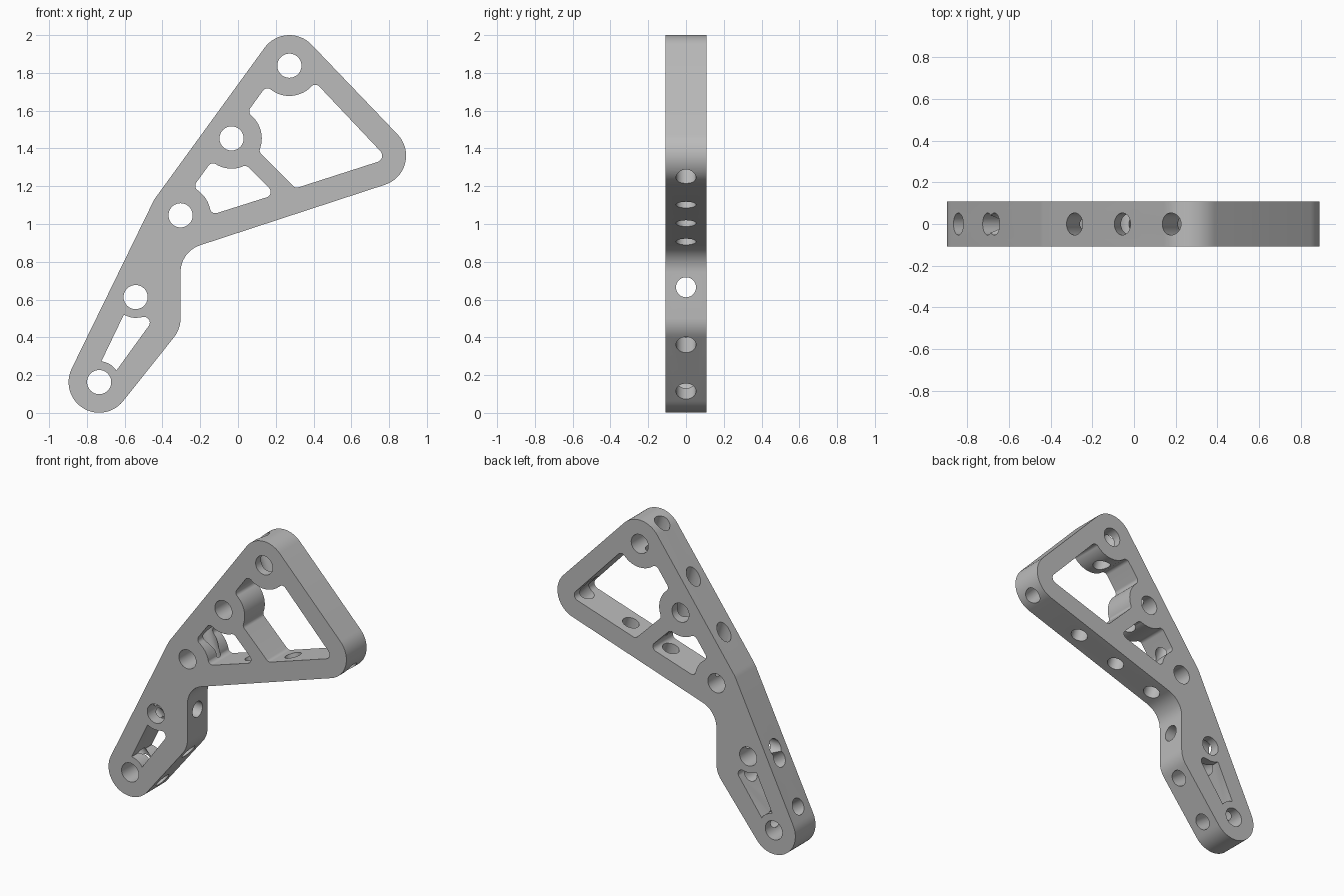
import bpy, bmesh, math
from mathutils import Vector

HALF = 0.108      # half thickness of the plate
R = 0.162         # outer corner radius
BOSS = -0.16      # negative radius: the outline bends around a boss
F = 0.03          # pocket fillet

if "Cube" in bpy.data.objects:
    bpy.data.objects.remove(bpy.data.objects["Cube"], do_unlink=True)


def wrapped_outline(circles):
    """Counter-clockwise outline wrapping round circles joined by tangent lines."""
    n = len(circles)
    normals = []
    for i in range(n):
        (x1, z1, r1), (x2, z2, r2) = circles[i], circles[(i + 1) % n]
        dx, dz = x2 - x1, z2 - z1
        ratio = max(-1, min(1, (r1 - r2) / math.hypot(dx, dz)))
        normals.append(math.atan2(dz, dx) - math.acos(ratio))
    points = []
    for i, (x, z, r) in enumerate(circles):
        start = normals[i - 1]
        turn = (normals[i] - start + math.pi) % math.tau - math.pi
        steps = max(2, math.ceil(abs(turn) / 0.12))
        for k in range(steps + 1):
            a = start + turn * k / steps
            p = Vector((x + r * math.cos(a), 0, z + r * math.sin(a)))
            if not points or (p - points[-1]).length > 0.0008:
                points.append(p)
    if (points[0] - points[-1]).length < 0.0008:
        points.pop()
    return points


def finish(name, bm):
    bmesh.ops.recalc_face_normals(bm, faces=bm.faces)
    mesh = bpy.data.meshes.new(name)
    bm.to_mesh(mesh)
    bm.free()
    obj = bpy.data.objects.new(name, mesh)
    bpy.context.collection.objects.link(obj)
    return obj


def prism(name, circles, half):
    bm = bmesh.new()
    face = bm.faces.new([bm.verts.new(p + Vector((0, -half, 0)))
                         for p in wrapped_outline(circles)])
    new = bmesh.ops.extrude_face_region(bm, geom=[face])["geom"]
    bmesh.ops.translate(bm, vec=(0, 2 * half, 0),
                        verts=[v for v in new if isinstance(v, bmesh.types.BMVert)])
    return finish(name, bm)


def rod(name, start, end, radius):
    start, end = Vector(start), Vector(end)
    axis = end - start
    bm = bmesh.new()
    bmesh.ops.create_cone(bm, cap_ends=True, segments=40, radius1=radius,
                          radius2=radius, depth=axis.length)
    bm.transform(axis.to_track_quat('Z', 'Y').to_matrix().to_4x4())
    bmesh.ops.translate(bm, vec=(start + end) / 2, verts=bm.verts)
    return finish(name, bm)


# Pivot hole centres, from foot to top
foot, shin, knee, mid, top = holes = [
    (-0.735, 0.163), (-0.542, 0.613), (-0.304, 1.046), (-0.034, 1.453), (0.272, 1.838)]
tip = (0.728, 1.362)

# Outer plate
bracket = prism("bracket_plate", [
    (*foot, R), (-0.464, 0.5, 0.16), (-0.154, 0.745, -0.15),
    (*tip, R), (*top, R), (*knee, R)], HALF)

# Lightening pockets
cutters = [
    prism("upper_pocket", [
        (*top, BOSS), (0.156, 1.688, F), (0.09, 1.597, F), (*mid, BOSS),
        (0.145, 1.39, F), (0.312, 1.223, F), (*tip, 0.035), (0.409, 1.707, F)], 0.2),
    prism("middle_pocket", [
        (*mid, BOSS), (-0.132, 1.291, F), (-0.196, 1.203, F), (*knee, BOSS),
        (-0.119, 1.087, F), (0.143, 1.17, F), (0.036, 1.277, F)], 0.2),
    prism("lower_pocket", [
        (*shin, -0.11), (-0.603, 0.516, 0.003), (-0.719, 0.275, 0.003),
        (*foot, -0.11), (-0.646, 0.226, 0.003), (-0.497, 0.478, F)], 0.2),
]

# Pivot holes through the thickness
for x, z in holes:
    cutters.append(rod("pivot_hole", (x, -0.2, z), (x, 0.2, z), 0.064))

# Holes drilled across the plate: start point, direction, length
up, across = (-0.302, 0.953), (-0.81, 0.584)
drills = [
    ((0.453, 1.1), up, 1.2), ((0.153, 1.005), up, 1.0), ((-0.146, 0.91), up, 0.8),
    ((-0.384, 0.37), across, 0.7), ((-0.568, 0.115), across, 0.6),
    ((-0.304, 0.665), (-1, 0), 0.6), ((0.839, 1.247), (-0.69, 0.72), 0.25)]
for (x, z), (dx, dz), length in drills:
    cutters.append(rod("edge_hole", (x - 0.1 * dx, 0, z - 0.1 * dz),
                       (x + length * dx, 0, z + length * dz), 0.053))

# Cut everything from the plate
bpy.ops.object.select_all(action='DESELECT')
bpy.context.view_layer.objects.active = bracket
bracket.select_set(True)
for cutter in cutters:
    cutter.hide_render = True
    mod = bracket.modifiers.new("cut", 'BOOLEAN')
    mod.operation = 'DIFFERENCE'
    mod.solver = 'EXACT'
    mod.object = cutter
    bpy.ops.object.modifier_apply(modifier=mod.name)
    bpy.data.objects.remove(cutter, do_unlink=True)

# Single grey finish
grey = bpy.data.materials.new("plain_grey")
grey.use_nodes = True
colour = (0.5, 0.5, 0.5, 1)
grey.diffuse_color = colour
grey.node_tree.nodes["Principled BSDF"].inputs["Base Color"].default_value = colour
bracket.data.materials.clear()
bracket.data.materials.append(grey)
bpy.ops.object.shade_smooth_by_angle(angle=math.radians(30))
